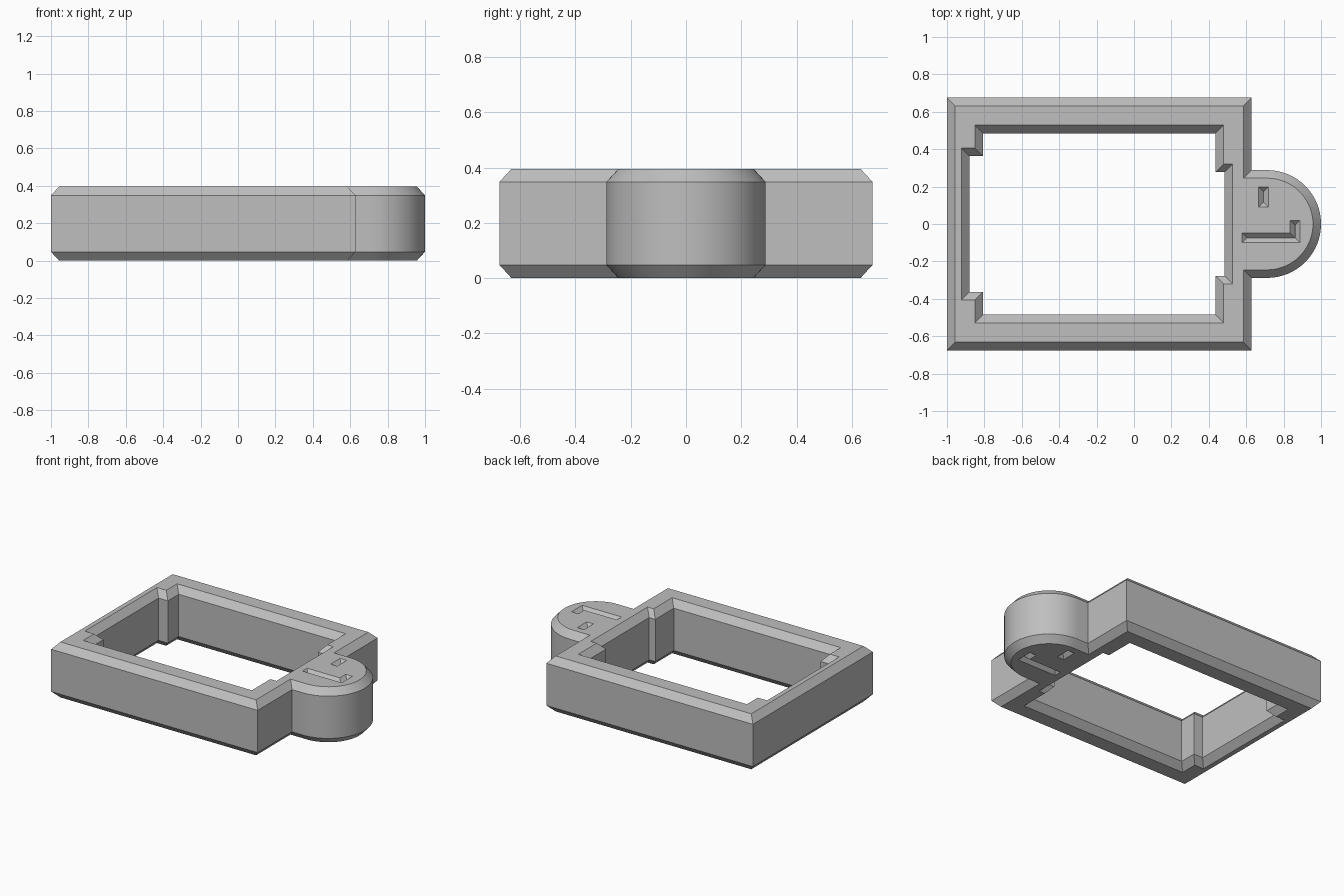
import bpy, bmesh, math
from mathutils import Vector

cube = bpy.data.objects.get("Cube")
if cube:
    bpy.data.objects.remove(cube)

HEIGHT = 0.395
BEVEL = 0.043       # sideways size of the chamfers
BEVEL_Z = 0.047     # upright size of the chamfers
SLOT = 0.0255       # half width of the engraved grooves


def rect(x0, x1, y0, y1):
    return [(x0, y0), (x1, y0), (x1, y1), (x0, y1)]


def inset(points, d):
    """Move a counter-clockwise outline inward by d (outward if negative)."""
    pts = [Vector(p) for p in points]
    result = []
    for i, p in enumerate(pts):
        a = (p - pts[i - 1]).normalized()
        b = (pts[(i + 1) % len(pts)] - p).normalized()
        na, nb = Vector((-a.y, a.x)), Vector((-b.y, b.x))
        result.append(p + (na + nb) * (d / (1 + na.dot(nb))))
    return result


def ring(bm, points, z):
    verts = [bm.verts.new((p[0], p[1], z)) for p in points]
    edges = [bm.edges.new((v, verts[i - 1])) for i, v in enumerate(verts)]
    return verts, edges


def walls(bm, outline, levels):
    """Stack inset copies of an outline and join them with quads."""
    rings = [ring(bm, inset(outline, d), z) for d, z in levels]
    for (low, _), (high, _) in zip(rings, rings[1:]):
        for i in range(len(low)):
            bm.faces.new((low[i - 1], low[i], high[i], high[i - 1]))
    return rings


# Outer outline: rectangular frame with a rounded tab on the left (+x) side
R, CX, EDGE = 0.288, 0.712, 0.628
ARC = 40
tab = [(EDGE, -R)]
for i in range(ARC + 1):
    t = math.pi * (i / ARC - 0.5)
    tab.append((CX + R * math.cos(t), R * math.sin(t)))
tab.append((EDGE, R))
outer = [(-1, -0.675), (EDGE, -0.675)] + tab + [(EDGE, 0.675), (-1, 0.675)]

# Opening outline: rectangle with a shallow recess in each short side
half = [(0.436, -0.485), (0.436, -0.277), (0.484, -0.277)]
left_half = [(-0.88, -0.363), (-0.807, -0.363), (-0.807, -0.485)]
opening = (half + [(x, -y) for x, y in reversed(half)]
           + [(x, -y) for x, y in reversed(left_half)] + left_half)

# Engraved groove outlines
short_groove = rect(0.666, 0.719, 0.09, 0.198)
hook_groove = [(0.577, -0.1), (0.888, -0.1), (0.888, 0.02),
               (0.835, 0.02), (0.835, -0.047), (0.577, -0.047)]

bm = bmesh.new()
bottom, top = [], []

# Chamfered outer and inner walls
for outline, d in ((outer, BEVEL), (opening, -BEVEL)):
    rings = walls(bm, outline, [(d, 0), (0, BEVEL_Z),
                                (0, HEIGHT - BEVEL_Z), (d, HEIGHT)])
    bottom += rings[0][1]
    top += rings[-1][1]

# V grooves cut in both faces of the tab
for outline in (short_groove, hook_groove):
    for z, depth, rim in ((0, SLOT, bottom), (HEIGHT, -SLOT, top)):
        rings = walls(bm, outline, [(0, z), (SLOT, z + depth)])
        rim += rings[0][1]
        bm.faces.new(rings[1][0])

# Flat top and bottom faces around the holes
for rim in (bottom, top):
    bmesh.ops.triangle_fill(bm, use_beauty=True, edges=rim)
bmesh.ops.recalc_face_normals(bm, faces=bm.faces)

mesh = bpy.data.meshes.new("frame_with_tab")
bm.to_mesh(mesh)
bm.free()
frame = bpy.data.objects.new("frame_with_tab", mesh)
bpy.context.collection.objects.link(frame)

# Plain grey material
grey = bpy.data.materials.new("plain_grey")
grey.use_nodes = True
colour = (0.52, 0.52, 0.52, 1)
grey.diffuse_color = colour
grey.node_tree.nodes["Principled BSDF"].inputs["Base Color"].default_value = colour
mesh.materials.append(grey)

# Smooth tab curve, sharp chamfers
bpy.ops.object.select_all(action="DESELECT")
frame.select_set(True)
bpy.context.view_layer.objects.active = frame
bpy.ops.object.shade_smooth_by_angle(angle=math.radians(25))
